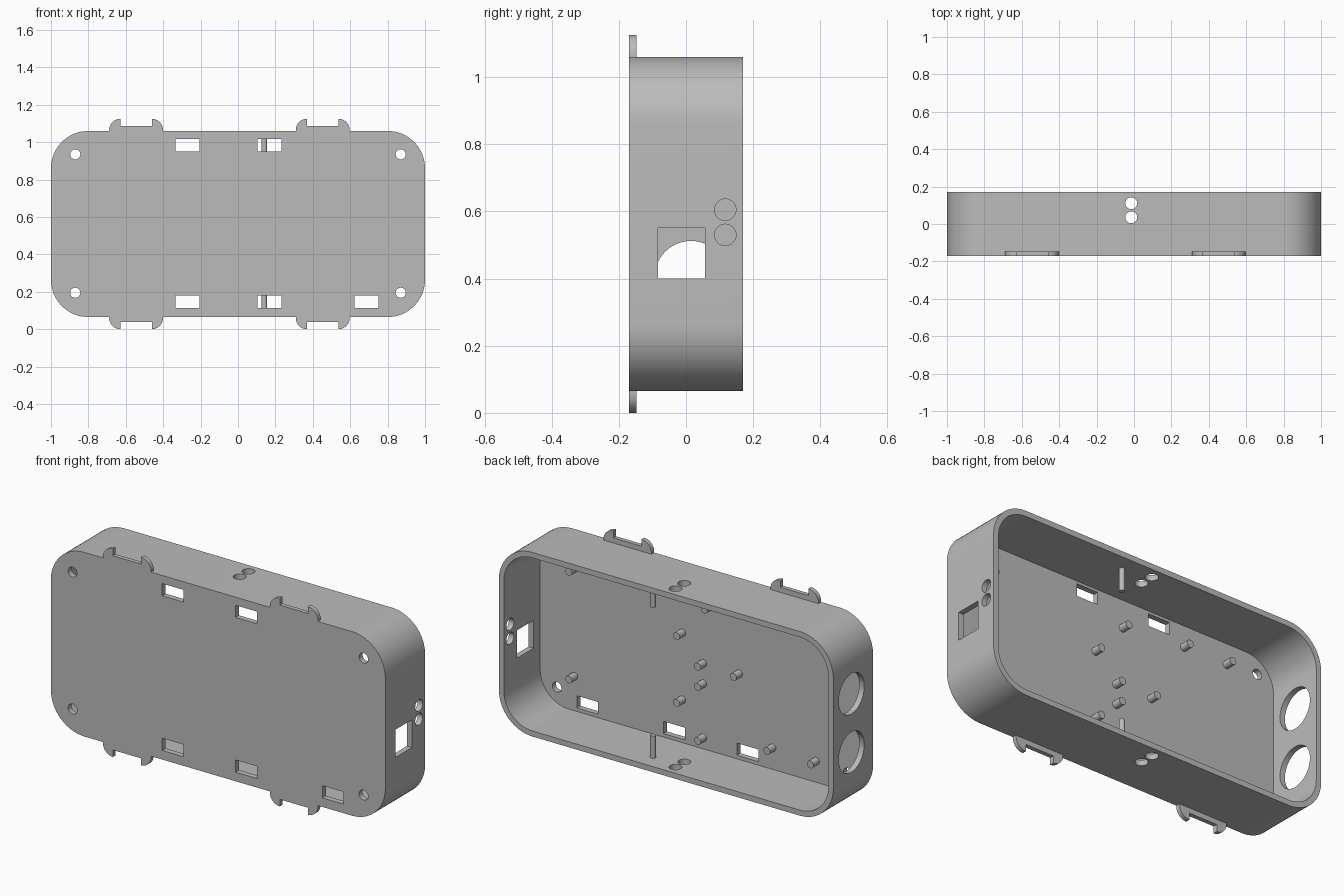
import bpy, bmesh, math
from mathutils import Matrix, Vector

cube = bpy.data.objects.get("Cube")
if cube:
    bpy.data.objects.remove(cube, do_unlink=True)

MID_Z = 0.5625
FRONT, BACK = -0.17, 0.17
WALL = 0.03
FLOOR = FRONT + WALL

gray = bpy.data.materials.new("light gray plastic")
gray.use_nodes = True
color = (0.5, 0.5, 0.5, 1)
gray.diffuse_color = color
gray.node_tree.nodes["Principled BSDF"].inputs["Base Color"].default_value = color


def make_object(name, bm):
    bmesh.ops.recalc_face_normals(bm, faces=bm.faces)
    mesh = bpy.data.meshes.new(name)
    bm.to_mesh(mesh)
    bm.free()
    mesh.materials.append(gray)
    obj = bpy.data.objects.new(name, mesh)
    bpy.context.collection.objects.link(obj)
    return obj


def prism(name, outline, y0, y1):
    """Extrude an (x, z) outline from y0 to y1."""
    bm = bmesh.new()
    face = bm.faces.new([bm.verts.new((x, y0, z)) for x, z in outline])
    moved = bmesh.ops.extrude_face_region(bm, geom=[face])["geom"]
    verts = [v for v in moved if isinstance(v, bmesh.types.BMVert)]
    bmesh.ops.translate(bm, verts=verts, vec=(0, y1 - y0, 0))
    return make_object(name, bm)


def rounded_outline(half_x, half_z, radius, steps=16):
    points = []
    for quarter, (sx, sz) in enumerate([(1, 1), (-1, 1), (-1, -1), (1, -1)]):
        for i in range(steps + 1):
            a = math.pi / 2 * (quarter + i / steps)
            points.append((sx * (half_x - radius) + radius * math.cos(a),
                           MID_Z + sz * (half_z - radius) + radius * math.sin(a)))
    return points


def rod(name, center, radius, length, axis, sides=32):
    bm = bmesh.new()
    turn = Vector((0, 0, 1)).rotation_difference(Vector(axis)).to_matrix().to_4x4()
    bmesh.ops.create_cone(bm, cap_ends=True, segments=sides, radius1=radius, radius2=radius,
                          depth=length, matrix=Matrix.Translation(center) @ turn)
    return make_object(name, bm)


def box(name, center, size):
    bm = bmesh.new()
    bmesh.ops.create_cube(bm, size=1, matrix=Matrix.Translation(center) @ Matrix.Diagonal((*size, 1)))
    return make_object(name, bm)


def smooth(obj):
    bpy.ops.object.select_all(action="DESELECT")
    obj.select_set(True)
    bpy.context.view_layer.objects.active = obj
    bpy.ops.object.shade_smooth_by_angle(angle=math.radians(30))


X, Y, Z = (1, 0, 0), (0, 1, 0), (0, 0, 1)

# Open-backed tray with rounded corners
case = prism("case", rounded_outline(1, 0.4975, 0.2), FRONT, BACK)
cutters = [prism("cavity", rounded_outline(1 - WALL, 0.4975 - WALL, 0.2 - WALL), FLOOR, BACK + 0.1)]

# Slots and screw holes through the front plate
for x, z in [(-0.27, 0.983), (0.168, 0.983), (-0.27, 0.147), (0.168, 0.147), (0.687, 0.147)]:
    cutters.append(box("slot", (x, FRONT, z), (0.128, 0.2, 0.066)))
for x in (-0.87, 0.87):
    for z in (0.195, 0.935):
        cutters.append(rod("screw_hole", (x, FRONT, z), 0.027, 0.2, Y))

# Square port, small cable holes and large round ports in the walls
cutters.append(box("square_port", (1, -0.014, 0.475), (0.2, 0.14, 0.15)))
for z in (0.53, 0.605):
    cutters.append(rod("side_cable_hole", (1, 0.117, z), 0.032, 0.2, X))
for z in (0.403, 0.718):
    cutters.append(rod("round_port", (-1, 0.015, z), 0.109, 0.2, X, 48))
for y in (0.036, 0.111):
    cutters.append(rod("cable_hole", (-0.015, y, MID_Z), 0.032, 1.4, Z))

bpy.context.view_layer.objects.active = case
for cutter in cutters:
    cutter.hide_render = True
    mod = case.modifiers.new(cutter.name, "BOOLEAN")
    mod.operation = "DIFFERENCE"
    mod.solver = "EXACT"
    mod.object = cutter
    bpy.ops.object.modifier_apply(modifier=mod.name)
    bpy.data.objects.remove(cutter, do_unlink=True)
smooth(case)

# Clip tabs with two rounded ears, above and below
EAR, HALF, TOP = 0.06, 0.144, 0.5625
ear = [(HALF - EAR + EAR * math.cos(a), TOP - EAR + EAR * math.sin(a))
       for a in (math.pi / 2 * i / 10 for i in range(11))]
half_tab = [(HALF, 0.49)] + ear + [(HALF - EAR, 0.525)]
tab = half_tab + [(-x, z) for x, z in reversed(half_tab)]
for side, cx in (("right", -0.545), ("left", 0.453)):
    for place, s in (("top", 1), ("bottom", -1)):
        smooth(prism(f"{side}_{place}_tab", [(cx + x, MID_Z + s * z) for x, z in tab],
                     FRONT, FRONT + 0.023))

# Mounting pegs on the inside of the front plate
pegs = [(0.765, 0.865), (0.765, 0.282), (0.12, 0.69), (0.12, 0.328),
        (-0.006, 0.558), (-0.006, 0.449), (-0.22, 0.56), (-0.046, 0.877), (-0.006, 0.157),
        (-0.42, 0.912), (-0.42, 0.213), (-0.68, 0.915), (-0.68, 0.21)]
for x, z in pegs:
    smooth(rod("mounting_peg", (x, FLOOR + 0.02, z), 0.02, 0.06, Y, 24))

# Upright posts on the top and bottom walls
for place, s in (("top", 1), ("bottom", -1)):
    smooth(rod(f"{place}_post", (0.1405, 0.08, MID_Z + s * 0.412), 0.0145, 0.13, Z, 24))
